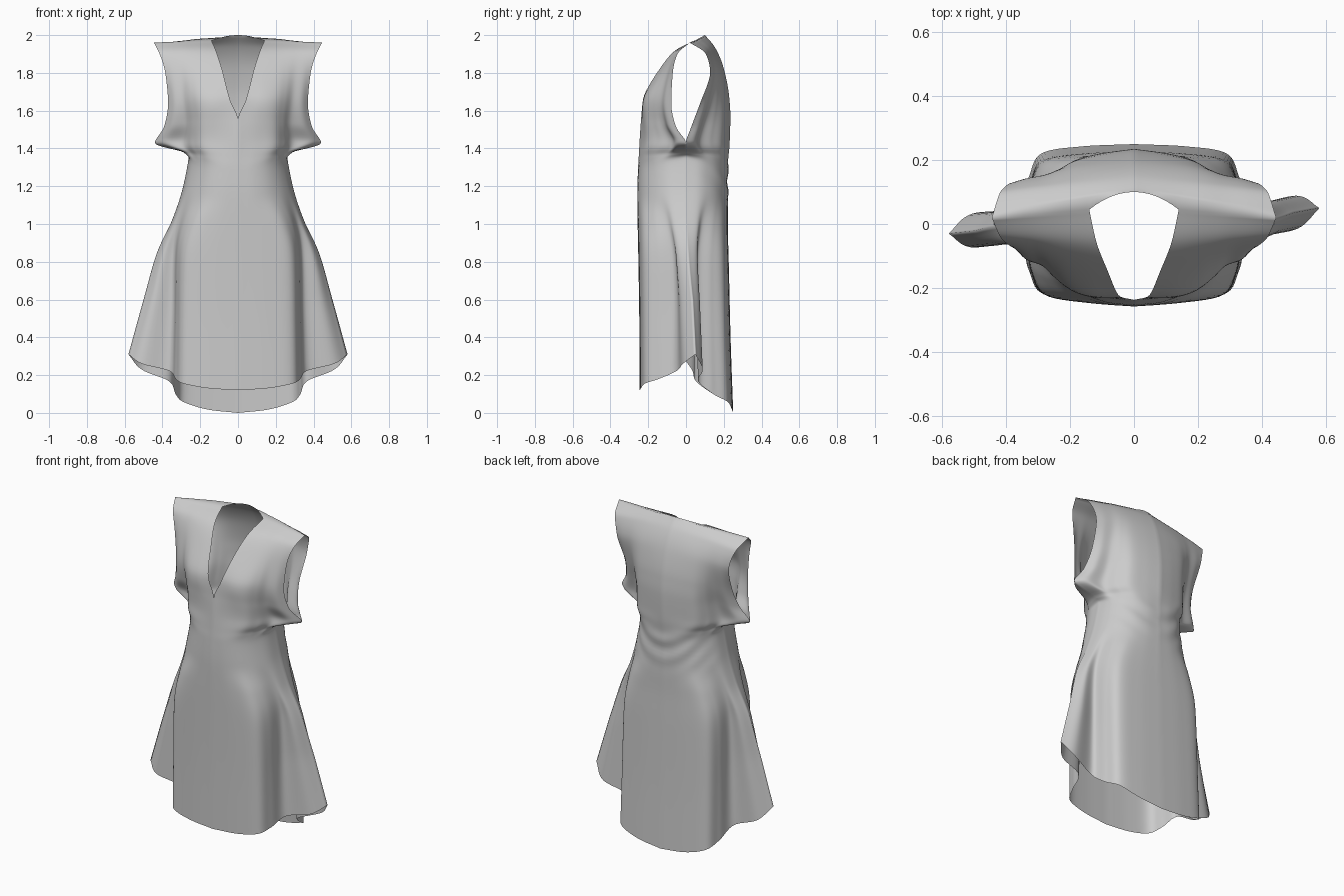
import bpy, bmesh, math

if "Cube" in bpy.data.objects:
    bpy.data.objects.remove(bpy.data.objects["Cube"])

# Cross-section profile of the dress, hem to shoulder. Per row:
# side: z, half width, body corner x, straightness | front: centre z, neck x, centre y, edge y
# | back: centre z, centre y, edge y
ROWS = [
    (.31, .58, .33, 0, .12, 0, -.245, 0, 0, .25, 0),
    (.60, .50, .325, 0, .46, 0, -.247, 0, .40, .236, 0),
    (.85, .428, .32, 0, .80, 0, -.252, 0, .77, .227, 0),
    (1.03, .345, .305, 0, 1.0, 0, -.256, 0, .98, .222, 0),
    (1.20, .29, .265, 0, 1.15, 0, -.258, 0, 1.14, .222, 0),
    (1.35, .262, .24, 0, 1.29, 0, -.254, 0, 1.28, .222, 0),
    (1.38, .29, .235, .1, 1.36, 0, -.25, 0, 1.36, .226, 0),
    (1.43, .44, .235, .3, 1.45, 0, -.245, 0, 1.45, .232, 0),
    (1.52, .39, .24, .3, 1.55, 0, -.238, -.055, 1.57, .235, .03),
    (1.64, .37, .26, .35, 1.66, .043, -.225, -.078, 1.68, .228, .075),
    (1.80, .385, .30, .6, 1.82, .085, -.14, -.07, 1.84, .195, .128),
    (1.90, .415, .35, .9, 1.92, .118, -.055, -.045, 1.94, .15, .105),
    (1.96, .445, .40, 1, 1.97, .14, .045, .02, 2.0, .10, .02),
]
# How oval (rather than flared) each row is
OVAL = [0, 0, .1, .5, .95, .95, .7, .2, .3, .45, .5, .5, .5]
SUB, N, M = 7, 36, 12            # rows per span, panel columns, back neck columns
LAST = (len(ROWS) - 1) * SUB
NECK = .14 / .445


def spline(vals, t, mono):
    """Hermite curve through vals; mono keeps it from overshooting."""
    n = len(vals) - 1
    i = min(int(t), n - 1)
    f = t - i

    def slope(j):
        d0 = vals[j] - vals[j - 1] if j > 0 else vals[1] - vals[0]
        d1 = vals[j + 1] - vals[j] if j < n else d0
        if mono:
            return 2 * d0 * d1 / (d0 + d1) if d0 * d1 > 0 else 0
        return (d0 + d1) / 2
    return ((2*f**3 - 3*f*f + 1) * vals[i] + (f**3 - 2*f*f + f) * slope(i)
            + (3*f*f - 2*f**3) * vals[i + 1] + (f**3 - f*f) * slope(i + 1))


def section(row):
    p = [spline([r[c] for r in ROWS], row / SUB, True) for c in range(11)]
    oval = spline(OVAL, row / SUB, True)
    return p[:4] + [oval], p[4:8], [p[8], 0, p[9], p[10]]


def point(side, panel, u, s, back):
    ze, tip, a, k, e = side
    zc, x0, yc, ye = panel
    d = tip - a
    # flared outline, blended with an oval and then a straight line
    bx = [x0, x0 + .5*(a - x0), x0 + .88*(a - x0), a, a + .14*d, a + .72*d, tip]
    by = [0, .03, .12, .42, .77, .79, 1]
    zs = [0, .06, .19, .32, .54, .74, 1]
    xs, ys = [], []
    for i in range(7):
        ang = i/6*math.pi/2
        ox = x0 + (tip - x0)*math.sin(ang)**.9
        oy = 1 - max(0, math.cos(ang))**.85
        mx, my = bx[i] + (ox - bx[i])*e, by[i] + (oy - by[i])*e
        lx, ly = x0 + (tip - x0)*i/6, i/6
        xs.append(mx + (lx - mx)*k)
        ys.append(yc + (ye - yc)*(my + (ly - my)*k))
    x, y = spline(xs, u*6, False), spline(ys, u*6, False)
    z = zc + (ze - zc)*spline(zs, u*6, False)
    # side flare swings back on one side, forward on the other
    y += (.05 if s > 0 else -.03)*max(0, x - a)/.25*min(1, max(0, (1.1 - z)/.5))
    # soft draped folds at the small of the back, fuller bust in front
    if back:
        win = math.exp(-((z - 1.24)/.1)**2)*(1 - u)
        y += .005*win*math.sin(50*(z - 3*x*x) + 8*x*s)
    else:
        y -= .015*math.exp(-((x - .15)/.08)**2 - ((z - 1.63)/.09)**2)*(1 - u)
    return (s*x, y, z)


bm = bmesh.new()


def skin(grid):
    vs = [[bm.verts.new(p) for p in row] for row in grid]
    for r0, r1 in zip(vs, vs[1:]):
        for j in range(len(r0) - 1):
            bm.faces.new((r0[j], r0[j + 1], r1[j + 1], r1[j]))


# Front and back panels for each side, sharing side seams and shoulder seams
u_back = [NECK*j/M for j in range(M)] + [NECK + (1 - NECK)*j/N for j in range(N + 1)]
for s in (1, -1):
    front, rear = [], []
    for r in range(LAST + 1):
        side, f, b = section(r)
        front.append([point(side, f, j/N, s, False) for j in range(N + 1)])
        rear.append([point(side, b, u, s, True) for u in u_back])
    # back neckline curve, then the shared shoulder seam
    neck = [(s*.14*j/M, .10 - .055*(j/M)**2, 2 - .03*(j/M)**2) for j in range(M)]
    rear[-1] = neck + front[-1]
    skin(front)
    skin(rear)

bmesh.ops.remove_doubles(bm, verts=bm.verts, dist=.0004)
bmesh.ops.recalc_face_normals(bm, faces=bm.faces)
mesh = bpy.data.meshes.new("dress")
bm.to_mesh(mesh)
bm.free()
for poly in mesh.polygons:
    poly.use_smooth = True
dress = bpy.data.objects.new("dress", mesh)
bpy.context.collection.objects.link(dress)
